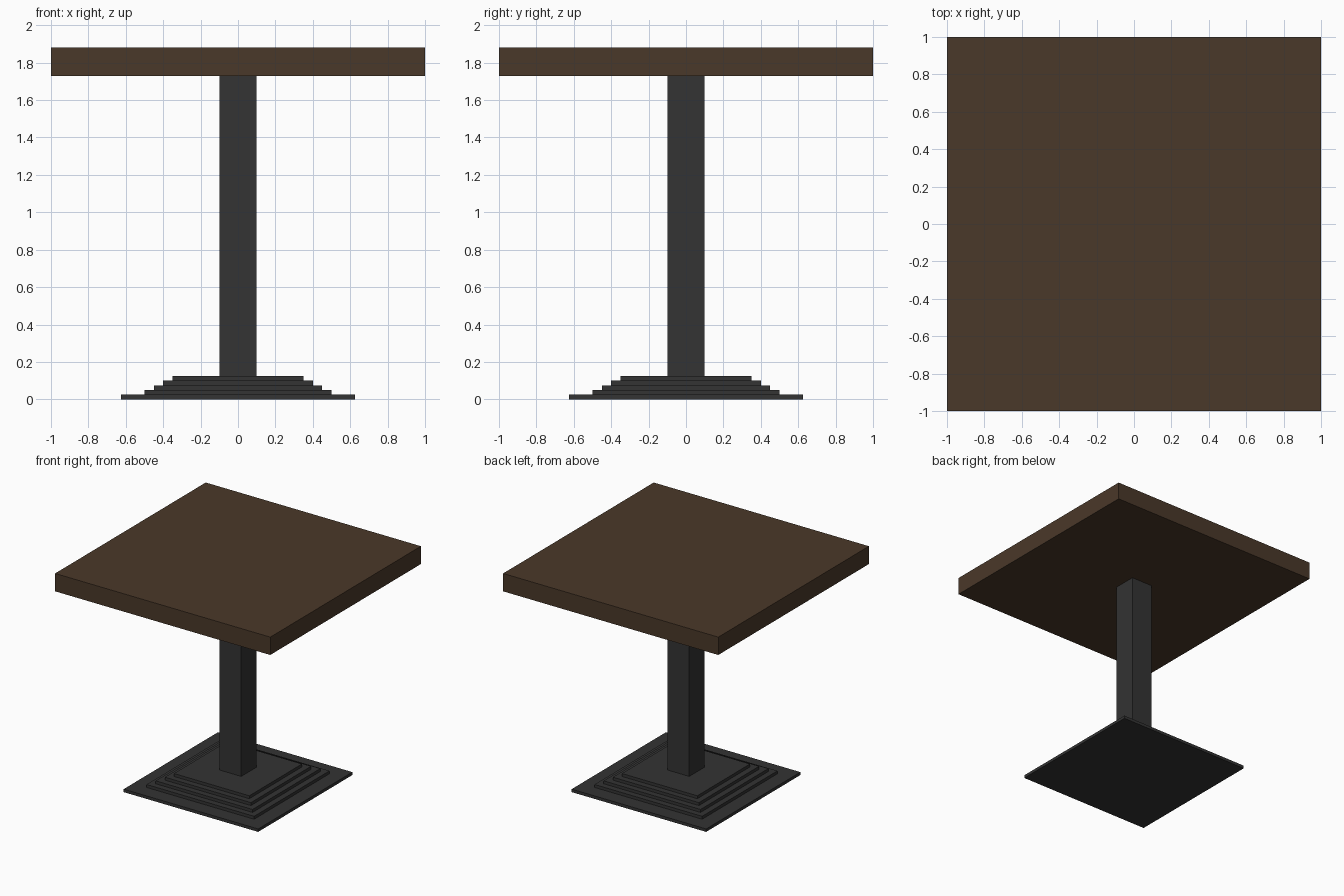
import bpy, bmesh
from mathutils import Matrix

if "Cube" in bpy.data.objects:
    bpy.data.objects.remove(bpy.data.objects["Cube"])


def material(name, rgb):
    m = bpy.data.materials.new(name)
    m.diffuse_color = (*rgb, 1)
    m.use_nodes = True
    m.node_tree.nodes["Principled BSDF"].inputs["Base Color"].default_value = m.diffuse_color
    return m


wood = material("dark_wood", (0.0685, 0.0395, 0.0222))
metal = material("charcoal_metal", (0.0331, 0.0331, 0.0331))


def slab(name, half, z0, z1, mat):
    """Square block centred on the z axis, from z0 to z1."""
    bm = bmesh.new()
    bmesh.ops.create_cube(bm, size=1, matrix=Matrix.Translation((0, 0, (z0 + z1) / 2))
                          @ Matrix.Diagonal((2 * half, 2 * half, z1 - z0, 1)))
    me = bpy.data.meshes.new(name)
    bm.to_mesh(me)
    bm.free()
    me.materials.append(mat)
    ob = bpy.data.objects.new(name, me)
    bpy.context.collection.objects.link(ob)
    return ob


# Stepped base plates
STEP = 0.025
for i, half in enumerate((0.625, 0.5, 0.45, 0.4, 0.35)):
    slab(f"base_step_{i + 1}", half, i * STEP, (i + 1) * STEP, metal)

# Central column
slab("column", 0.1, 5 * STEP, 1.73, metal)

# Square table top
slab("table_top", 1.0, 1.73, 1.88, wood)
